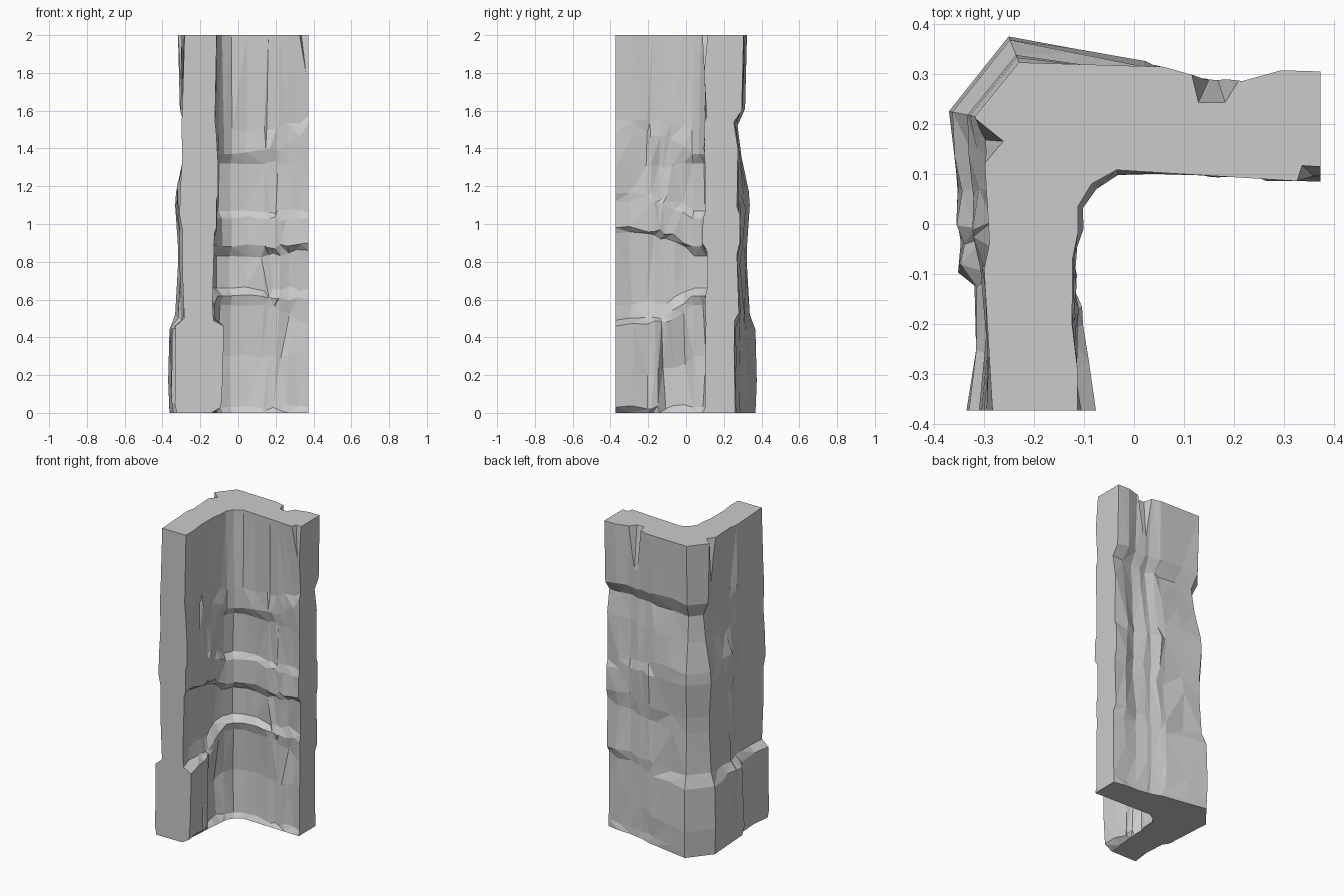
import bpy
import bmesh
import random
from mathutils import Vector

random.seed(11)
cube = bpy.data.objects.get("Cube")
if cube:
    bpy.data.objects.remove(cube, do_unlink=True)

HEIGHT, END = 2.0, 0.373

# One stone colour
stone = bpy.data.materials.new("grey_stone")
stone.use_nodes = True
stone.diffuse_color = (0.6, 0.6, 0.6, 1)
stone.node_tree.nodes["Principled BSDF"].inputs["Base Color"].default_value = (0.6, 0.6, 0.6, 1)

# Ledge profiles (height, position) of each wall end and (height, bulge) of each corner
OUTER_FRONT = [(0, -.325), (.05, -.335), (.3, -.33), (.46, -.33), (.5, -.285), (.75, -.295), (.97, -.295),
               (1.05, -.31), (1.2, -.305), (1.35, -.295), (1.53, -.3), (1.6, -.295), (2, -.283)]
OUTER_CORNER = [(0, .045), (.05, .047), (.17, .052), (.44, .045), (.52, .015), (.78, 0), (.88, 0),
                (1.1, .015), (1.17, .01), (1.36, -.03), (1.52, -.05), (1.61, -.01), (2, 0)]
OUTER_SIDE = [(0, .26), (.05, .26), (.34, .255), (.49, .258), (.53, .28), (.84, .27), (.9, .285),
              (1.05, .285), (1.09, .27), (1.4, .275), (1.54, .253), (1.6, .295), (2, .305)]
INNER_FRONT = [(0, -.14), (.03, -.09), (.2, -.08), (.46, -.076), (.49, -.13), (.57, -.135), (.95, -.125),
               (.98, -.115), (1.12, -.115), (1.16, -.105), (1.3, -.105), (1.48, -.115), (1.55, -.122), (2, -.113)]
INNER_CORNER = [(0, .005), (.03, -.01), (.3, -.025), (.57, -.01), (.62, .005), (.66, -.03), (.83, -.03),
                (.88, .003), (1.03, 0), (1.07, -.02), (1.32, -.015), (1.37, .01), (1.5, .01), (2, 0)]
INNER_SIDE = [(0, .09), (.03, .1), (.3, .1), (.47, .105), (.6, .1), (.65, .11), (.86, .11),
              (.9, .085), (1.03, .09), (1.06, .1), (1.3, .1), (1.53, .095), (1.57, .11), (2, .083)]

# Set-back stones: range along the wall, range of height, depth
OUTER_FRONT_STONES = [(.1, .45, 0, .48, .022), (.1, .5, .5, 1.3, .015), (.5, .9, 1.55, 2, .014)]
OUTER_SIDE_STONES = [(.5, .8, 0, .4, .012), (.5, .8, .4, 2, .014), (.7, .8, .5, 2, .01),
                     (.3, .55, .6, .86, .01)]
INNER_FRONT_STONES = [(.6, 1, .02, .46, .03), (.1, .9, .48, .96, .012), (.3, .8, 1.2, 2, .011)]
INNER_SIDE_STONES = [(0, .4, .02, .4, .008), (.7, .9, .48, .8, .015), (.45, .9, 1.6, 1.99, .008)]


def front_end(profile):
    return [Vector((v, -END, z)) for z, v in profile]


def side_end(profile):
    return [Vector((END, v, z)) for z, v in profile]


def corner_column(profile, x, y, dx, dy):
    """Corner column pushed out by its bulge."""
    return [Vector((x + dx * b, y + dy * b, z)) for z, b in profile]


def between(a, b, t, inward, stones):
    """Rough column part way along a wall, with some stones set back."""
    column = []
    along = Vector((inward.y, inward.x, 0))
    for i, (p, q) in enumerate(zip(a, b)):
        v = p.lerp(q, t)
        v.z = p.z + (q.z - p.z) * t ** 3
        v += inward * sum(d for t0, t1, z0, z1, d in stones if t0 <= t <= t1 and z0 <= v.z <= z1)
        if 0 < i < len(a) - 1:
            v += inward * random.uniform(-.004, .012) + along * random.uniform(-.012, .012)
            v.z += random.uniform(-.016, .016)
        column.append(v)
    return column


def wall_skin(front, corner, side, bends, side_sign, front_stones, side_stones):
    """All columns of one skin, from the front end round the corner to the side end."""
    turns = [corner_column(corner, *bend) for bend in bends]
    start, stop = front_end(front), side_end(side)
    steps = (.2, .42, .48, .57, .63, .74, .87)
    columns = [start]
    columns += [between(start, turns[0], t, Vector((side_sign, 0, 0)), front_stones) for t in steps]
    columns += turns
    columns += [between(turns[-1], stop, t, Vector((0, -side_sign, 0)), side_stones) for t in steps]
    return columns + [stop]


outer = wall_skin(OUTER_FRONT, OUTER_CORNER, OUTER_SIDE,
                  ((-.318, .215, -1, .2), (-.23, .323, -.4, 1)), 1,
                  OUTER_FRONT_STONES, OUTER_SIDE_STONES)
inner = wall_skin(INNER_FRONT, INNER_CORNER, INNER_SIDE,
                  ((-.112, .035, 1, -.3), (-.085, .08, 1, -1), (-.035, .108, .3, -1)), -1,
                  INNER_FRONT_STONES, INNER_SIDE_STONES)

# Corner wall: two rough skins closed by flat ends, top and base
bm = bmesh.new()
grids = [[[bm.verts.new(p) for p in col] for col in skin] for skin in (outer, inner)]
skins = []
for grid in grids:
    for a, b in zip(grid, grid[1:]):
        for i in range(len(a) - 1):
            skins.append(bm.faces.new((a[i], b[i], b[i + 1], a[i + 1])))
out, inn = grids
for end in (0, -1):
    bm.faces.new(out[end] + inn[end][::-1])
    bm.faces.new([c[end] for c in out] + [c[end] for c in inn][::-1])
bmesh.ops.triangulate(bm, faces=skins, quad_method="SHORT_EDGE")
bmesh.ops.recalc_face_normals(bm, faces=bm.faces)
mesh = bpy.data.meshes.new("rock_corner_wall")
bm.to_mesh(mesh)
bm.free()
wall = bpy.data.objects.new("rock_corner_wall", mesh)
bpy.context.collection.objects.link(wall)
mesh.materials.append(stone)


# Tapered clefts that open at the top and close lower down
def cleft(name, points, tip):
    bm = bmesh.new()
    ring = [bm.verts.new((x, y, HEIGHT + .05)) for x, y in points]
    low = bm.verts.new(tip)
    bm.faces.new(ring)
    for a, b in zip(ring, ring[1:] + ring[:1]):
        bm.faces.new((a, b, low))
    bmesh.ops.recalc_face_normals(bm, faces=bm.faces)
    data = bpy.data.meshes.new(name)
    bm.to_mesh(data)
    bm.free()
    cutter = bpy.data.objects.new(name, data)
    cutter.hide_render = True
    bpy.context.collection.objects.link(cutter)
    data.materials.append(stone)
    mod = wall.modifiers.new(name, "BOOLEAN")
    mod.operation, mod.solver, mod.object = "DIFFERENCE", "EXACT", cutter
    bpy.context.view_layer.objects.active = wall
    bpy.ops.object.modifier_apply(modifier=name)
    bpy.data.objects.remove(cutter, do_unlink=True)


cleft("back_cleft", ((.1, .34), (.125, .235), (.185, .235), (.25, .34)), (.16, .31, 1.6))
cleft("outer_cleft", ((-.36, .25), (-.255, .165), (-.31, .1), (-.36, .1)), (-.325, .17, 1.5))
cleft("inner_cleft", ((.31, .06), (.33, .122), (.4, .118), (.4, .06)), (.39, .07, 1.55))
